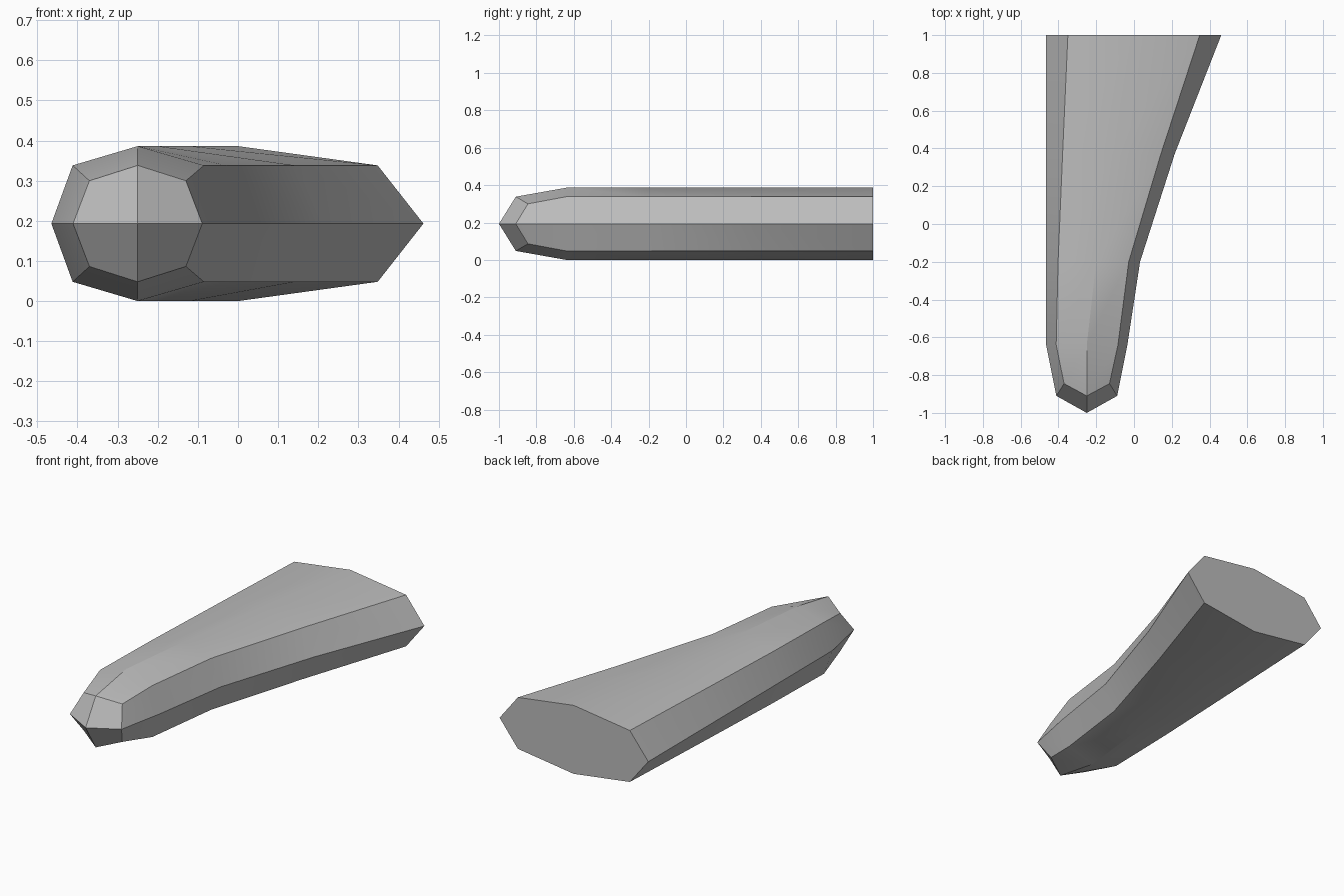
import bpy, bmesh, math

if "Cube" in bpy.data.objects:
    bpy.data.objects.remove(bpy.data.objects["Cube"])

MID, HIGH, TOP = 0.193, 0.145, 0.193   # centre height, shoulder and crown offsets

# Stations along the body: y, then x of left, left shoulder, crown, right shoulder, right
stations = [
    (-0.64, -0.465, -0.412, -0.25, -0.085, -0.035),
    (-0.20, -0.465, -0.402, -0.20, -0.028, 0.032),
    (0.37, -0.465, -0.378, -0.12, 0.142, 0.215),
    (1.00, -0.465, -0.35, 0.0, 0.348, 0.462),
]


def octagon(bm, y, l, ls, c, rs, r):
    pts = [(l, 0), (ls, HIGH), (c, TOP), (rs, HIGH), (r, 0), (rs, -HIGH), (c, -TOP), (ls, -HIGH)]
    return [bm.verts.new((x, y, MID + z)) for x, z in pts]


def bridge(bm, a, b):
    for i in range(8):
        j = (i + 1) % 8
        bm.faces.new((a[i], a[j], b[j], b[i]))


bm = bmesh.new()

# Rounded nose: eight-point ring around a single tip, closed by four quads
nose = []
for i in range(8):
    a = math.pi - i * math.pi / 4
    corner = i % 2
    rx, rz, y = (0.17, 0.151, -0.845) if corner else (0.161, 0.145, -0.91)
    nose.append(bm.verts.new((-0.25 + rx * math.cos(a), y, MID + rz * math.sin(a))))
tip = bm.verts.new((-0.25, -1.0, MID))
for i in range(0, 8, 2):
    bm.faces.new((tip, nose[(i + 2) % 8], nose[i + 1], nose[i]))

# Widening body and flat back cap
ring = nose
for s in stations:
    new = octagon(bm, *s)
    bridge(bm, ring, new)
    ring = new
bm.faces.new(ring)
bmesh.ops.recalc_face_normals(bm, faces=bm.faces[:])

mesh = bpy.data.meshes.new("tapered_body")
bm.to_mesh(mesh)
bm.free()
body = bpy.data.objects.new("tapered_body", mesh)
bpy.context.collection.objects.link(body)

grey = bpy.data.materials.new("mid_grey")
grey.diffuse_color = (0.5, 0.5, 0.5, 1)
grey.use_nodes = True
grey.node_tree.nodes["Principled BSDF"].inputs["Base Color"].default_value = grey.diffuse_color
mesh.materials.append(grey)

# Smooth along the length, crisp along the side ridges
bpy.context.view_layer.objects.active = body
body.select_set(True)
bpy.ops.object.shade_smooth_by_angle(angle=math.radians(30))
